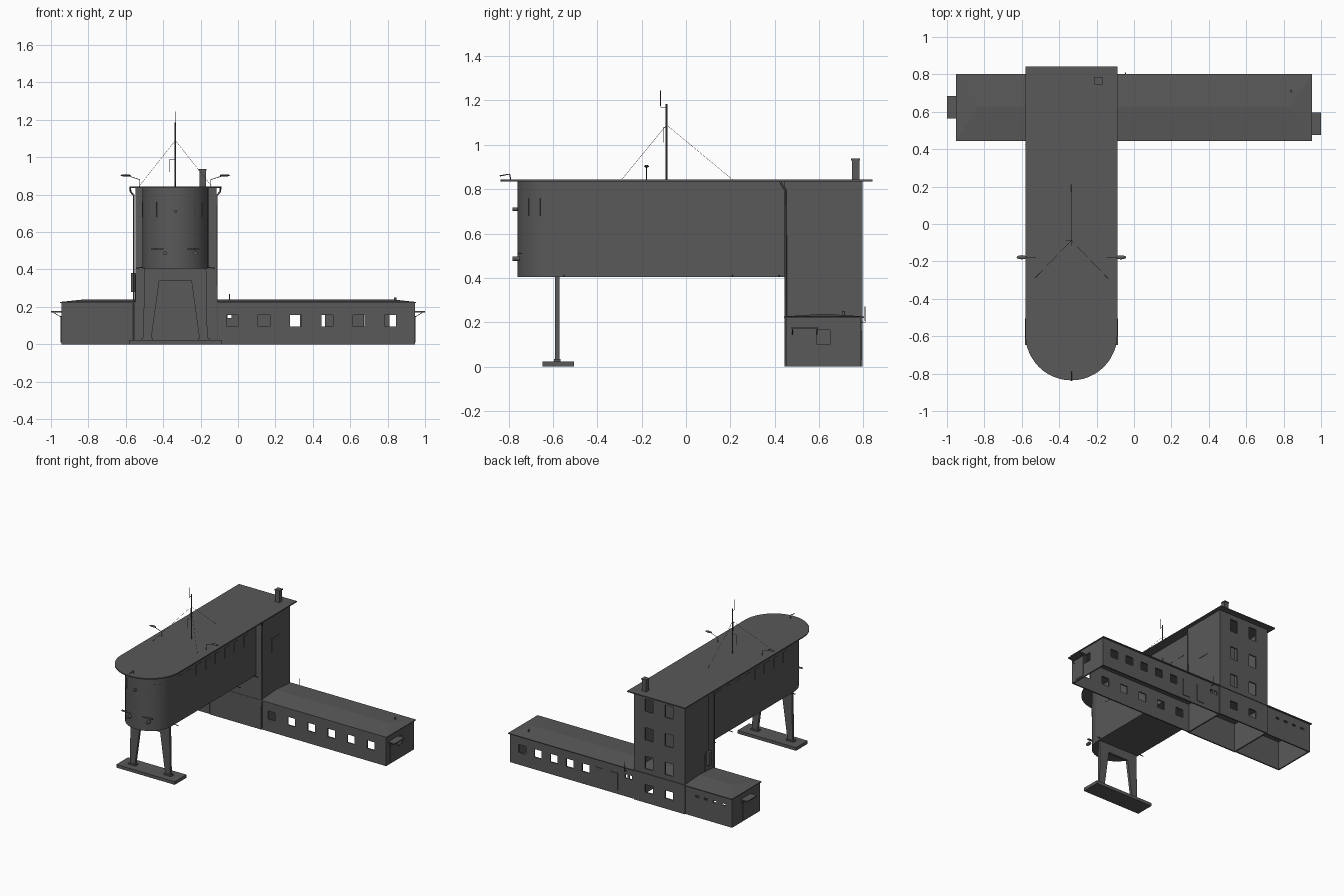
import bpy, bmesh, math
from mathutils import Vector

cube = bpy.data.objects.get("Cube")
if cube:
    bpy.data.objects.remove(cube, do_unlink=True)

grey = bpy.data.materials.new("dark_grey")
grey.use_nodes = True
COLOUR = (0.1, 0.1, 0.1, 1)
grey.diffuse_color = COLOUR
grey.node_tree.nodes["Principled BSDF"].inputs["Base Color"].default_value = COLOUR

CX = -0.335            # centre line of tower and raised hall
ROOF_Z = 0.835


def finish(name, bm, smooth=False):
    mesh = bpy.data.meshes.new(name)
    bm.to_mesh(mesh)
    bm.free()
    mesh.materials.append(grey)
    ob = bpy.data.objects.new(name, mesh)
    bpy.context.collection.objects.link(ob)
    if smooth:
        bpy.ops.object.select_all(action='DESELECT')
        ob.select_set(True)
        bpy.context.view_layer.objects.active = ob
        bpy.ops.object.shade_smooth_by_angle(angle=math.radians(35))
    return ob


def prism(name, outline, z0, z1, smooth=False):
    """Extrude a plan outline upwards."""
    bm = bmesh.new()
    face = bm.faces.new([bm.verts.new((x, y, z0)) for x, y in outline])
    top = bmesh.ops.extrude_face_region(bm, geom=[face])
    bmesh.ops.translate(bm, vec=(0, 0, z1 - z0),
                        verts=[v for v in top["geom"] if isinstance(v, bmesh.types.BMVert)])
    bmesh.ops.recalc_face_normals(bm, faces=bm.faces)
    return finish(name, bm, smooth)


def box(name, x0, x1, y0, y1, z0, z1):
    return prism(name, [(x0, y0), (x1, y0), (x1, y1), (x0, y1)], z0, z1)


def tube(name, points, radius=0.004):
    """Round pipe along a path."""
    curve = bpy.data.curves.new(name, 'CURVE')
    curve.dimensions = '3D'
    curve.bevel_depth = radius
    curve.bevel_resolution = 1
    curve.use_fill_caps = True
    spline = curve.splines.new('POLY')
    spline.points.add(len(points) - 1)
    for p, co in zip(spline.points, points):
        p.co = (*co, 1)
    curve.materials.append(grey)
    ob = bpy.data.objects.new(name, curve)
    bpy.context.collection.objects.link(ob)
    return ob


def wall(name, start, end, z0, z1, holes=()):
    """Upright wall; holes are (centre along wall, centre z, width, height)."""
    a, b = Vector((*start, 0)), Vector((*end, 0))
    length, run = (b - a).length, (b - a).normalized()
    us, zs = {0, length}, {z0, z1}
    for u, z, w, h in holes:
        us |= {u - w / 2, u + w / 2}
        zs |= {z - h / 2, z + h / 2}
    us, zs = sorted(us), sorted(zs)
    bm = bmesh.new()
    for u0, u1 in zip(us, us[1:]):
        for lo, hi in zip(zs, zs[1:]):
            um, zm = (u0 + u1) / 2, (lo + hi) / 2
            if any(abs(um - u) < w / 2 and abs(zm - z) < h / 2 for u, z, w, h in holes):
                continue
            bm.faces.new([bm.verts.new(a + run * u + Vector((0, 0, z)))
                          for u, z in ((u0, lo), (u1, lo), (u1, hi), (u0, hi))])
    bmesh.ops.remove_doubles(bm, verts=bm.verts, dist=1e-5)
    ob = finish(name, bm)
    solid = ob.modifiers.new("thickness", 'SOLIDIFY')
    solid.thickness = 0.01
    solid.offset = -1
    return ob


def round_end(half, centre_y, back_y, steps=24):
    """Plan outline with a half-round front end."""
    arc = [(CX + half * math.cos(math.pi * (1 + i / steps)),
            centre_y + half * math.sin(math.pi * (1 + i / steps))) for i in range(steps + 1)]
    return arc + [(CX + half, back_y), (CX - half, back_y)]


# Low wings: open-bottomed shells with window openings
EX, YF, YB, EAVE = 0.945, 0.45, 0.79, 0.22
TX0, TX1 = -0.548, -0.115
front_windows = [(-0.03 + 0.169 * i - TX1, 0.125, 0.062, 0.062) for i in range(6)]
back_windows = [(EX - 0.84 + 0.135 * i, 0.125, 0.062, 0.062) for i in range(5)]
back_windows += [(EX - x, 0.155, 0.022, 0.03) for x in (-0.045, -0.083)]
wall("long_wing_front", (TX1, YF), (EX, YF), 0, EAVE, front_windows)
wall("long_wing_end", (EX, YF), (EX, YB), 0, EAVE, [(0.17, 0.133, 0.06, 0.065)])
wall("long_wing_back", (EX, YB), (TX1, YB), 0, EAVE, back_windows)
wall("short_wing_front", (-EX, YF), (TX0, YF), 0, EAVE)
wall("short_wing_end", (-EX, YB), (-EX, YF), 0, EAVE)
wall("short_wing_back", (TX0, YB), (-EX, YB), 0, EAVE,
     [(0.1 + 0.075 * i, 0.16, 0.03, 0.014) for i in range(4)])

# Hipped low roof over both wings
bm = bmesh.new()
eave = [(-0.952, 0.443), (0.952, 0.443), (0.952, 0.802), (-0.952, 0.802)]
lower, upper = ([bm.verts.new((x, y, z)) for x, y in eave] for z in (EAVE, EAVE + 0.006))
r0, r1 = (bm.verts.new((x, 0.625, 0.238)) for x in (-0.84, 0.84))
bm.faces.new(lower[::-1])
for i in range(4):
    j = (i + 1) % 4
    bm.faces.new((lower[i], lower[j], upper[j], upper[i]))
u = upper
for f in ((u[0], u[1], r1, r0), (u[1], u[2], r1), (u[2], u[3], r0, r1), (u[3], u[0], r0)):
    bm.faces.new(f)
finish("wing_roof", bm)

# Doors and end porches
for x in (0.185, 0.056):
    box("back_door", x - 0.03, x + 0.03, YB - 0.002, YB + 0.004, 0.03, 0.16)
for side, y in ((1, 0.535), (-1, 0.625)):
    xs = sorted((side * EX, side * 1.0))
    box("porch_canopy", *xs, y - 0.06, y + 0.06, 0.17, 0.178)
    xs = sorted((side * (EX - 0.002), side * (EX + 0.004)))
    box("end_door", *xs, y - 0.04, y + 0.04, 0.01, 0.15)
    for dy in (-0.055, 0.055):
        tube("canopy_brace", [(side * EX, y + dy, 0.145), (side * 0.99, y + dy, 0.172)], 0.002)

# Tower shell
TF, TB = 0.445, 0.797
tower_windows = [(u, z, 0.065, h) for u in (0.128, 0.299)
                 for z, h in ((0.75, 0.095), (0.53, 0.095), (0.31, 0.095), (0.11, 0.06))]
wall("tower_front", (TX0, TF), (TX1, TF), 0, ROOF_Z)
wall("tower_back", (TX1, TB), (TX0, TB), 0, ROOF_Z, tower_windows)
wall("tower_right_side", (TX1, TF), (TX1, TB), 0, ROOF_Z)
wall("tower_left_side", (TX0, TB), (TX0, TF), 0, ROOF_Z)
box("tower_side_window", TX1 - 0.002, TX1 + 0.003, 0.57, 0.67, 0.54, 0.65)
box("tower_side_door", TX0 - 0.004, TX0 + 0.002, 0.49, 0.56, 0.24, 0.37)
box("wall_cabinet", TX0 - 0.025, TX0, 0.5, 0.54, 0.28, 0.38)

# Raised hall with rounded front, and the long flat roof
HALF, HY = 0.176, -0.585
prism("raised_hall", round_end(HALF, HY, TF), 0.405, ROOF_Z, True)
prism("main_roof", round_end(0.246, -0.59, 0.842), ROOF_Z, 0.843, True)
for s in (-1, 1):
    side_x = CX + s * HALF
    for i in range(8):
        y = -0.48 + 0.115 * i
        xs = sorted((side_x - s * 0.002, side_x + s * 0.002))
        box("hall_window", *xs, y - 0.03, y + 0.03, 0.68, 0.76)
    for y in (-0.55, 0.21, 0.42):
        tube("drain_spout", [(side_x, y, 0.41), (side_x + s * 0.035, y, 0.408)], 0.003)
    # Downpipes curving in from the eaves
    px = CX + s * 0.222
    tube("downpipe", [(px + s * 0.02, 0.425, 0.835), (px + s * 0.017, 0.435, 0.815),
                      (px, 0.449, 0.795), (px, 0.451, 0.01)], 0.005)
for deg in (-60, -40, 40, 60):
    a = math.radians(deg - 90)
    pts = [(CX + r * math.cos(a + d), HY + r * math.sin(a + d))
           for r, d in ((HALF - 0.003, -0.1), (HALF + 0.002, -0.1),
                        (HALF + 0.002, 0.1), (HALF - 0.003, 0.1))]
    prism("curved_end_window", pts, 0.68, 0.76)

# Trestle: splayed legs, cross beam and footing
LY0, LY1 = -0.59, -0.57
box("footing", -0.582, -0.085, -0.647, -0.505, 0, 0.024)
box("trestle_beam", CX - 0.165, CX + 0.165, LY0, LY1, 0.34, 0.405)
for s in (-1, 1):
    bm = bmesh.new()
    profile = [(0.172, 0.02), (0.13, 0.02), (0.085, 0.345), (0.165, 0.405)]
    face = bm.faces.new([bm.verts.new((CX + s * x, LY0, z)) for x, z in profile])
    ext = bmesh.ops.extrude_face_region(bm, geom=[face])
    bmesh.ops.translate(bm, vec=(0, LY1 - LY0, 0),
                        verts=[v for v in ext["geom"] if isinstance(v, bmesh.types.BMVert)])
    bmesh.ops.recalc_face_normals(bm, faces=bm.faces)
    finish("trestle_leg", bm)
    box("leg_foot", *sorted((CX + s * 0.12, CX + s * 0.182)), -0.595, -0.565, 0.024, 0.034)

# Chimney
box("chimney", -0.207, -0.172, 0.748, 0.782, 0.84, 0.93)
box("chimney_cap", -0.21, -0.169, 0.745, 0.785, 0.93, 0.938)

# Roof side lamps
for s in (-1, 1):
    x = CX + s * 0.19
    tube("lamp_arm", [(x, -0.178, 0.84), (x, -0.178, 0.88), (x + s * 0.06, -0.178, 0.9)], 0.002)
    bm = bmesh.new()
    bmesh.ops.create_uvsphere(bm, u_segments=12, v_segments=6, radius=1)
    bmesh.ops.scale(bm, vec=(0.028, 0.011, 0.006), verts=bm.verts)
    bmesh.ops.translate(bm, vec=(CX + s * 0.265, -0.178, 0.903), verts=bm.verts)
    finish("lamp_head", bm, True)

# Front lamp, searchlights and small front fitting
tube("front_lamp_arm", [(CX, -0.79, 0.84), (CX, -0.795, 0.868), (CX, -0.84, 0.86)], 0.003)
for x, z, r in ((-0.39, 0.487, 0.012), (-0.228, 0.487, 0.012), (CX, 0.71, 0.009)):
    tube("searchlight", [(x, -0.75, z), (x, -0.782, z)], r)
for x in (-0.42, -0.25):
    box("front_ledge", x - 0.045, x + 0.045, -0.757, -0.74, 0.508, 0.512)

# Mast, aerials and guy wires
MY = -0.088
tube("mast", [(CX, MY, 0.84), (CX, MY, 1.185)], 0.004)
tube("mast_top_aerial", [(CX, MY, 1.17), (CX, -0.115, 1.17), (CX, -0.115, 1.245)], 0.0018)
tube("mast_side_aerial", [(CX, MY, 1.08), (CX, -0.1, 1.08), (CX, -0.1, 1.01)], 0.0015)
tube("mast_low_aerial", [(CX, MY, 0.99), (CX - 0.03, MY, 0.99), (CX - 0.03, MY, 0.92)], 0.0015)
for x, y in ((-0.53, -0.29), (-0.14, -0.29), (CX, 0.21)):
    tube("guy_wire", [(CX, MY, 1.09), (x, y, 0.843)], 0.0007)

# Vents on the long wing and a ladder rail beside the tower
tube("wing_vent", [(0.84, 0.71, 0.225), (0.84, 0.71, 0.25)], 0.007)
tube("back_vent_pipe", [(-0.045, 0.79, 0.2), (-0.045, 0.808, 0.2), (-0.045, 0.808, 0.27)], 0.003)
tube("side_cable", [(TX0 - 0.008, 0.52, 0.38), (TX0 - 0.008, 0.52, 0.8)], 0.002)
